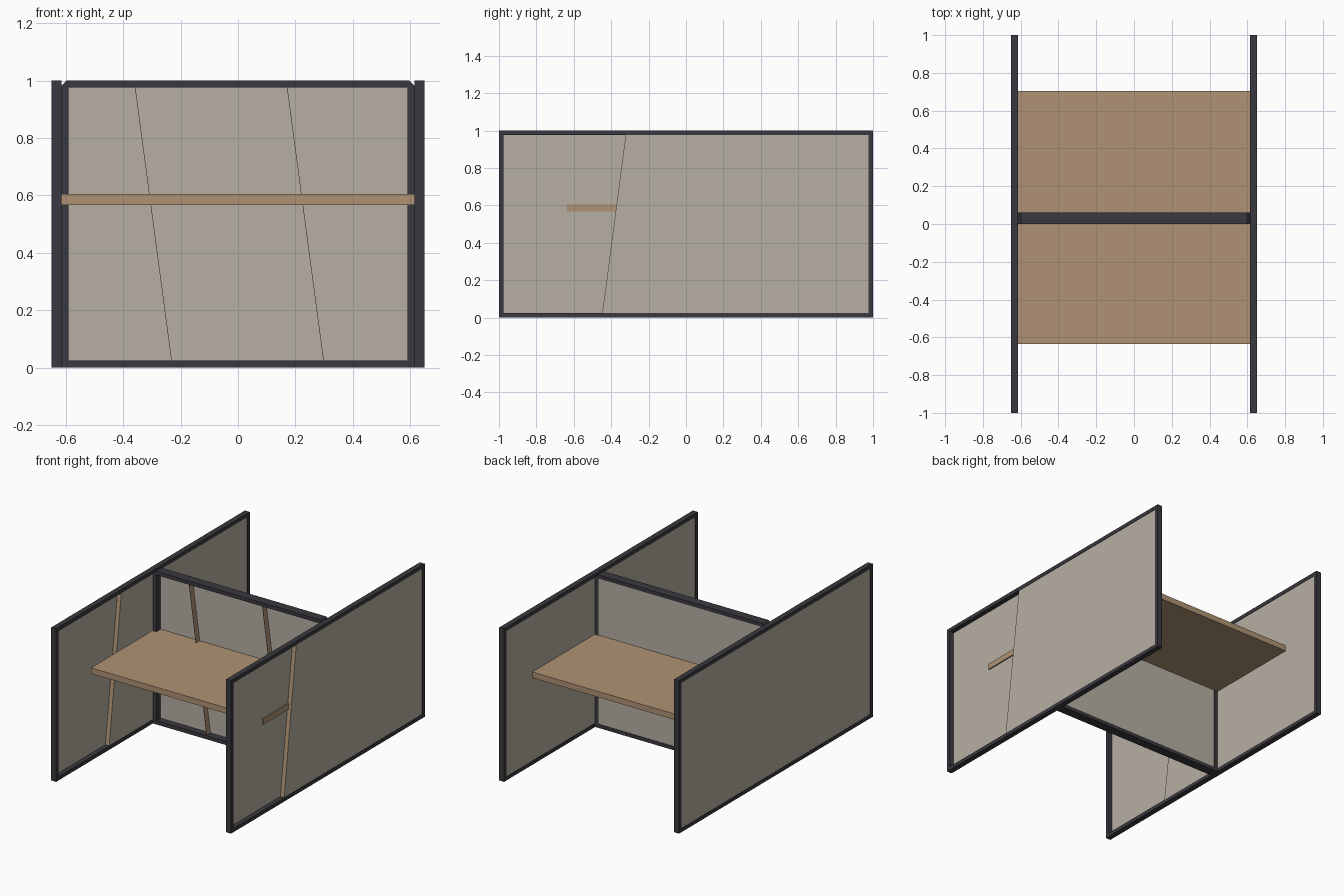
import bpy, bmesh
from mathutils import Vector

cube = bpy.data.objects.get("Cube")
if cube:
    bpy.data.objects.remove(cube, do_unlink=True)


def material(name, rgb):
    m = bpy.data.materials.new(name)
    m.use_nodes = True
    m.diffuse_color = (*rgb, 1)
    bsdf = m.node_tree.nodes["Principled BSDF"]
    bsdf.inputs["Base Color"].default_value = (*rgb, 1)
    bsdf.inputs["Roughness"].default_value = 0.8
    return m


charcoal = material("charcoal frame", (0.042, 0.04, 0.05))
beige = material("beige panel", (0.47, 0.43, 0.37))
wood = material("light wood", (0.43, 0.29, 0.175))


def prism(name, outline, axis, lo, hi, *mats):
    """Extrude a flat outline along x or y; outline pairs are (other horizontal, z)."""
    bm = bmesh.new()

    def place(p, d):
        return Vector((d, p[0], p[1])) if axis == "x" else Vector((p[0], d, p[1]))
    a = [bm.verts.new(place(p, lo)) for p in outline]
    b = [bm.verts.new(place(p, hi)) for p in outline]
    bm.faces.new(a)
    bm.faces.new(b)
    for i in range(len(a)):
        j = (i + 1) % len(a)
        bm.faces.new((a[i], a[j], b[j], b[i]))
    bmesh.ops.recalc_face_normals(bm, faces=bm.faces)
    mesh = bpy.data.meshes.new(name)
    bm.to_mesh(mesh)
    bm.free()
    for m in mats:
        mesh.materials.append(m)
    obj = bpy.data.objects.new(name, mesh)
    bpy.context.collection.objects.link(obj)
    return obj


def rect(u0, u1, z0, z1):
    return [(u0, z0), (u1, z0), (u1, z1), (u0, z1)]


def frame(name, axis, lo, hi, half, chamfer=0):
    """Four bars; the top bar may have cut outer corners."""
    w = 0.024
    top = 1 - w
    prism(name + "_bottom_bar", rect(-half, half, 0, w), axis, lo, hi, charcoal)
    prism(name + "_top_bar", [(-half, top), (half, top), (half, 1 - chamfer),
                              (half - chamfer, 1), (chamfer - half, 1),
                              (-half, 1 - chamfer)] if chamfer else rect(-half, half, top, 1),
          axis, lo, hi, charcoal)
    for tag, s in (("first", -1), ("second", 1)):
        u = sorted((s * half, s * (half - w)))
        prism(f"{name}_{tag}_post", rect(*u, w, top), axis, lo, hi, charcoal)


# Side dividers: thin skin over the full length, thick core behind a slanted edge
for side, x in (("right", -0.65), ("left", 0.615)):
    frame(side + "_divider", "x", x, x + 0.035, 1)
    prism(side + "_skin", rect(-0.98, 0.98, 0.02, 0.98), "x", x + 0.002, x + 0.005, beige)
    core = prism(side + "_core", [(-0.448, 0.02), (0.98, 0.02), (0.98, 0.98), (-0.322, 0.98)],
                 "x", x + 0.003, x + 0.032, beige, wood)
    for f in core.data.polygons:
        if f.normal.y < -0.5:
            f.material_index = 1

# Centre divider, open at the front with slanted ribs
frame("centre_divider", "y", 0, 0.06, 0.615, 0.018)
prism("centre_skin", rect(-0.6, 0.6, 0.02, 0.98), "y", 0.045, 0.057, beige)
for name, x in (("right_rib", -0.36), ("left_rib", 0.17)):
    prism(name, [(x + 0.128, 0.02), (x + 0.13, 0.02), (x + 0.002, 0.98), (x, 0.98)],
          "y", 0.005, 0.046, wood)

# Desk tops either side of the centre divider
for name, y0, y1 in (("front_desk_top", -0.635, 0.045), ("back_desk_top", 0.057, 0.705)):
    prism(name, rect(y0, y1, 0.567, 0.605), "x", -0.618, 0.628, wood)
